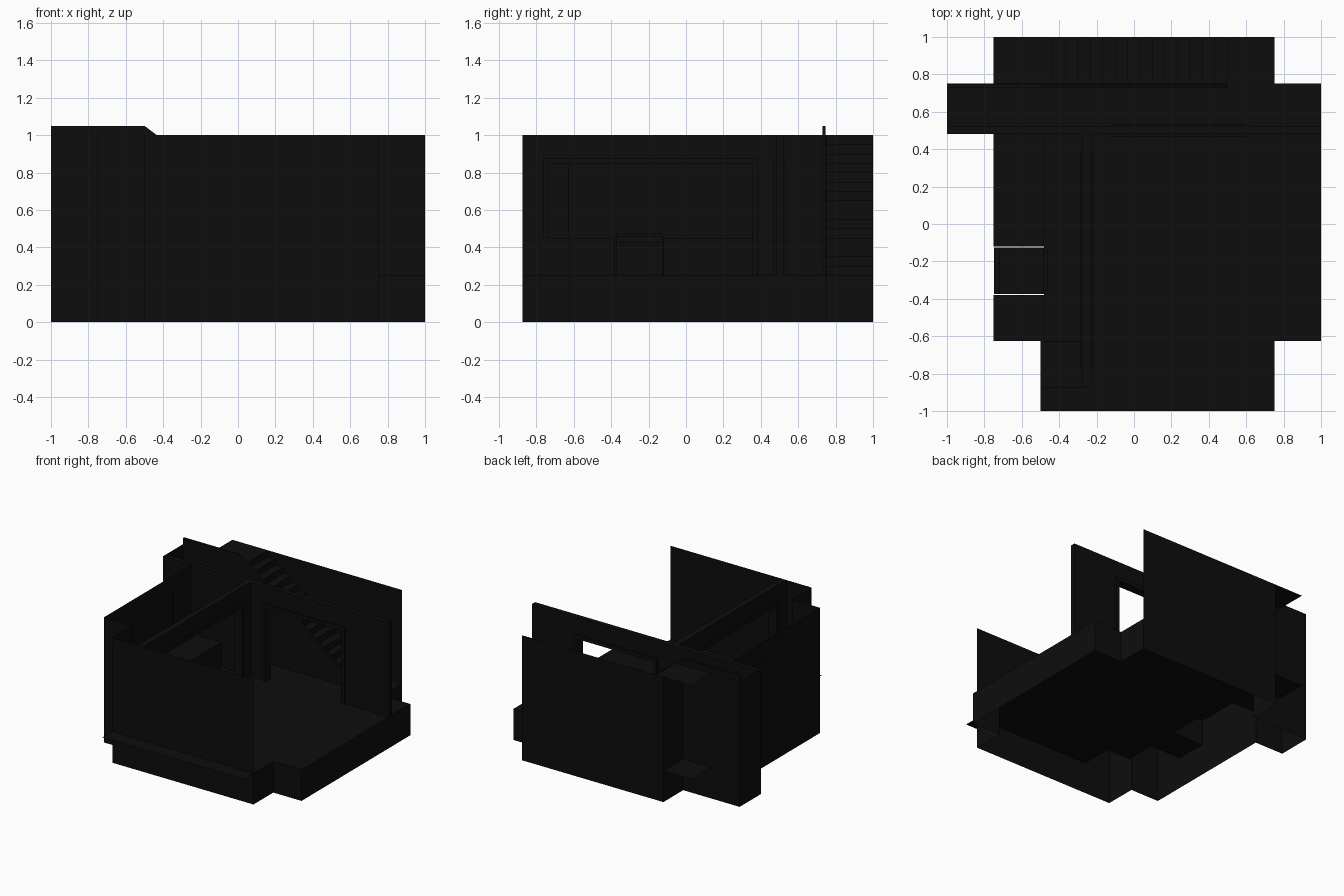
import bpy, bmesh

if "Cube" in bpy.data.objects:
    bpy.data.objects.remove(bpy.data.objects["Cube"])

mat = bpy.data.materials.new("dark")
mat.diffuse_color = (0.004, 0.004, 0.004, 1)
mat.use_nodes = True
mat.node_tree.nodes["Principled BSDF"].inputs["Base Color"].default_value = mat.diffuse_color


def finish(name, bm):
    mesh = bpy.data.meshes.new(name)
    bm.to_mesh(mesh)
    bm.free()
    mesh.materials.append(mat)
    ob = bpy.data.objects.new(name, mesh)
    bpy.context.collection.objects.link(ob)


def strip(name, pts, z0, z1, closed=False):
    """Thin vertical wall following a plan outline."""
    bm = bmesh.new()
    lo = [bm.verts.new((x, y, z0)) for x, y in pts]
    hi = [bm.verts.new((x, y, z1)) for x, y in pts]
    n = len(pts)
    for i in range(n if closed else n - 1):
        j = (i + 1) % n
        bm.faces.new((lo[i], lo[j], hi[j], hi[i]))
    finish(name, bm)


def sheets(name, rects, z):
    """Flat horizontal rectangles (x0, x1, y0, y1)."""
    bm = bmesh.new()
    for x0, x1, y0, y1 in rects:
        bm.faces.new([bm.verts.new((x, y, z)) for x, y in
                      ((x0, y0), (x1, y0), (x1, y1), (x0, y1))])
    finish(name, bm)


def prism(name, profile, axis, a, b):
    """Profile of (across, z) points extruded along x or y."""
    bm = bmesh.new()
    put = (lambda p, t: (t, p[0], p[1])) if axis == 'x' else (lambda p, t: (p[0], t, p[1]))
    v0 = [bm.verts.new(put(p, a)) for p in profile]
    v1 = [bm.verts.new(put(p, b)) for p in profile]
    n = len(profile)
    bm.faces.new(v0)
    bm.faces.new(v1[::-1])
    for i in range(n):
        j = (i + 1) % n
        bm.faces.new((v0[i], v0[j], v1[j], v1[i]))
    bmesh.ops.recalc_face_normals(bm, faces=bm.faces)
    finish(name, bm)


def box(name, x0, x1, y0, y1, z0, z1):
    prism(name, [(x0, z0), (x1, z0), (x1, z1), (x0, z1)], 'y', y0, y1)


F = 0.25  # floor level

# hollow foundation skirt
strip("foundation_skirt", [
    (0.75, -0.875), (-0.5, -0.875), (-0.5, -0.625), (-0.75, -0.625), (-0.75, 0.48),
    (-1, 0.48), (-1, 0.75), (-0.5, 0.75), (-0.5, 1), (0.75, 1), (0.75, 0.75),
    (1, 0.75), (1, -0.625), (0.75, -0.625)], 0, F, True)

# floor, with the overhanging strips at front and back
sheets("floor", [(-0.25, 0.75, -1, -0.625), (-0.5, -0.25, -1, -0.875),
                 (-0.48, 1, -0.625, 0.48), (-1, 1, 0.48, 0.75),
                 (-0.75, 0.75, 0.75, 1)], F)

# thin outer walls
strip("front_wall", [(0.75, -0.875), (-0.5, -0.875), (-0.5, -0.625), (-0.75, -0.625)], F, 1)
strip("back_wall", [(-0.75, 0.48), (-1, 0.48), (-1, 0.75), (-0.5, 0.75),
                    (-0.5, 1), (0.75, 1)], F, 1)

# left wall around the window, and the slightly offset pane
W0, W1 = 0.47, 0.86
strip("left_wall_front", [(-0.75, -0.625), (-0.75, 0)], F, 1)
strip("left_wall_rear", [(-0.75, 0.25), (-0.75, 0.48)], F, 1)
strip("window_sill_wall", [(-0.75, 0), (-0.75, 0.25)], F, W0)
strip("window_head_wall", [(-0.75, 0), (-0.75, 0.25)], W1, 1)
strip("window_pane", [(-0.755, 0), (-0.755, 0.25)], W0, W1)

# corridor wall with wide doorway
prism("corridor_wall", [(-1, F), (-0.1, F), (-0.1, 0.85), (0.6, 0.85), (0.6, F),
                        (1, F), (1, 1), (-1, 1)], 'y', 0.48, 0.52)
# kitchen partition, opening steps up over the counter end
prism("kitchen_partition", [(-0.875, F), (-0.62, F), (-0.62, 0.45), (-0.75, 0.45),
                            (-0.75, 0.86), (0.37, 0.86), (0.37, F), (0.48, F),
                            (0.48, 1), (-0.875, 1)], 'x', -0.275, -0.225)

# doorway trim
T = 0.015
for name, x0, x1, z0, z1 in (("left", -0.1 - T, -0.1 + T, F, 0.85 + T),
                             ("right", 0.6 - T, 0.6 + T, F, 0.85 + T),
                             ("top", -0.1 + T, 0.6 - T, 0.85 - T, 0.85 + T)):
    box("door_trim_" + name, x0, x1, 0.465, 0.535, z0, z1)
for name, y0, y1, z0, z1 in (("front", -0.75 - T, -0.75 + T, 0.45, 0.86 + T),
                             ("rear", 0.37 - T, 0.37 + T, F, 0.86 + T),
                             ("top", -0.75 + T, 0.37 - T, 0.86 - T, 0.86 + T)):
    box("kitchen_trim_" + name, -0.285, -0.215, y0, y1, z0, z1)

# staircase: 15 steps rising to the left, then a landing
N = 15
bm = bmesh.new()
path = [(0.5, F)]
for i in range(N):
    x, z = 0.5 - i / N, F + (i + 1) * 0.75 / N
    path += [(x, z), (x - 1 / N, z)]
rows = [[bm.verts.new((x, y, z)) for x, z in path] for y in (0.75, 1)]
for i in range(len(path) - 1):
    bm.faces.new((rows[0][i], rows[0][i + 1], rows[1][i + 1], rows[1][i]))
finish("stairs", bm)
sheets("stair_landing", [(-0.75, -0.5, 0.75, 1), (-1, -0.75, 0.735, 0.75)], 1)
prism("stair_side_wall", [(-1, F), (0.5, F), (0.5, 0.3), (-0.5, 1.05), (-1, 1.05)],
      'y', 0.73, 0.747)

# L-shaped kitchen counter, split by the stove
C = 0.45
sheets("counter_top", [(-0.75, -0.48, -0.625, -0.38), (-0.75, -0.48, -0.12, 0.48),
                       (-0.5, -0.25, -0.875, -0.625)], C)
strip("counter_front_rear", [(-0.48, 0.48), (-0.48, -0.12), (-0.75, -0.12)], F, C)
strip("counter_front_corner", [(-0.75, -0.38), (-0.48, -0.38), (-0.48, -0.625),
                               (-0.25, -0.625)], F, C)

# stove
box("stove_body", -0.72, -0.48, -0.375, -0.125, F, 0.46)
box("stove_back_panel", -0.748, -0.72, -0.375, -0.125, F, 0.475)
box("stove_handle", -0.48, -0.46, -0.355, -0.145, 0.41, 0.425)
